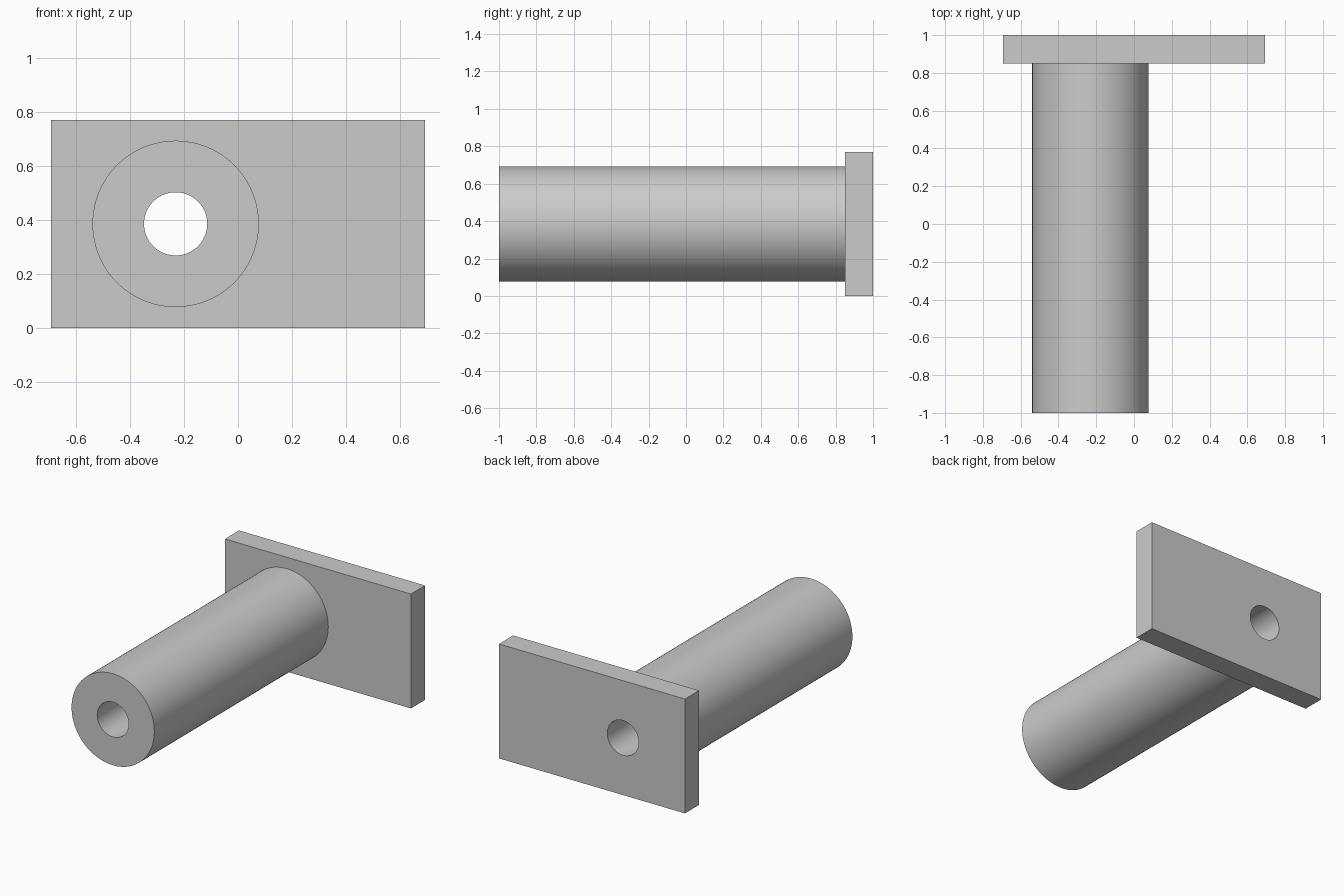
import bpy
import math

cube = bpy.data.objects.get("Cube")
if cube:
    bpy.data.objects.remove(cube, do_unlink=True)

WIDTH, HEIGHT = 1.385, 0.77
FRONT, PLATE_FRONT, BACK = -1.0, 0.85, 1.0
AXIS_X, AXIS_Z = -0.231, HEIGHT / 2
TUBE_RADIUS, BORE_RADIUS = 0.308, 0.117

grey = bpy.data.materials.new("plain grey")
grey.use_nodes = True
colour = (0.6, 0.6, 0.6, 1.0)
grey.diffuse_color = colour
grey.node_tree.nodes["Principled BSDF"].inputs["Base Color"].default_value = colour


def rod(name, radius, y0, y1):
    """Round bar along y on the shared axis."""
    bpy.ops.mesh.primitive_cylinder_add(
        vertices=96, radius=radius, depth=y1 - y0,
        location=(AXIS_X, (y0 + y1) / 2, AXIS_Z), rotation=(math.pi / 2, 0, 0))
    obj = bpy.context.object
    obj.name = name
    obj.data.materials.append(grey)
    bpy.ops.object.transform_apply(location=True, rotation=True, scale=True)
    return obj


def drill(obj, cutter):
    """Cut the bore through a part and shade its round walls smooth."""
    bpy.ops.object.select_all(action='DESELECT')
    obj.select_set(True)
    bpy.context.view_layer.objects.active = obj
    cut = obj.modifiers.new("bore", 'BOOLEAN')
    cut.operation = 'DIFFERENCE'
    cut.solver = 'EXACT'
    cut.object = cutter
    bpy.ops.object.modifier_apply(modifier=cut.name)
    bpy.ops.object.shade_smooth_by_angle(angle=math.radians(30))


# Rectangular mounting plate at the back
bpy.ops.mesh.primitive_cube_add(
    size=1, location=(0, (PLATE_FRONT + BACK) / 2, HEIGHT / 2))
plate = bpy.context.object
plate.name = "mounting_plate"
plate.scale = (WIDTH, BACK - PLATE_FRONT, HEIGHT)
bpy.ops.object.transform_apply(location=True, rotation=True, scale=True)
plate.data.materials.append(grey)

# Thick tube, joined to the plate as one solid
tube = rod("tube", TUBE_RADIUS, FRONT, PLATE_FRONT + 0.05)
bpy.context.view_layer.objects.active = plate
join = plate.modifiers.new("join tube", 'BOOLEAN')
join.operation = 'UNION'
join.solver = 'EXACT'
join.object = tube
bpy.ops.object.modifier_apply(modifier=join.name)
bpy.data.objects.remove(tube, do_unlink=True)
plate.name = "tube_with_mounting_plate"

# Bore right through tube and plate
bore = rod("bore_cutter", BORE_RADIUS, FRONT - 0.1, BACK + 0.1)
drill(plate, bore)
bpy.data.objects.remove(bore, do_unlink=True)
